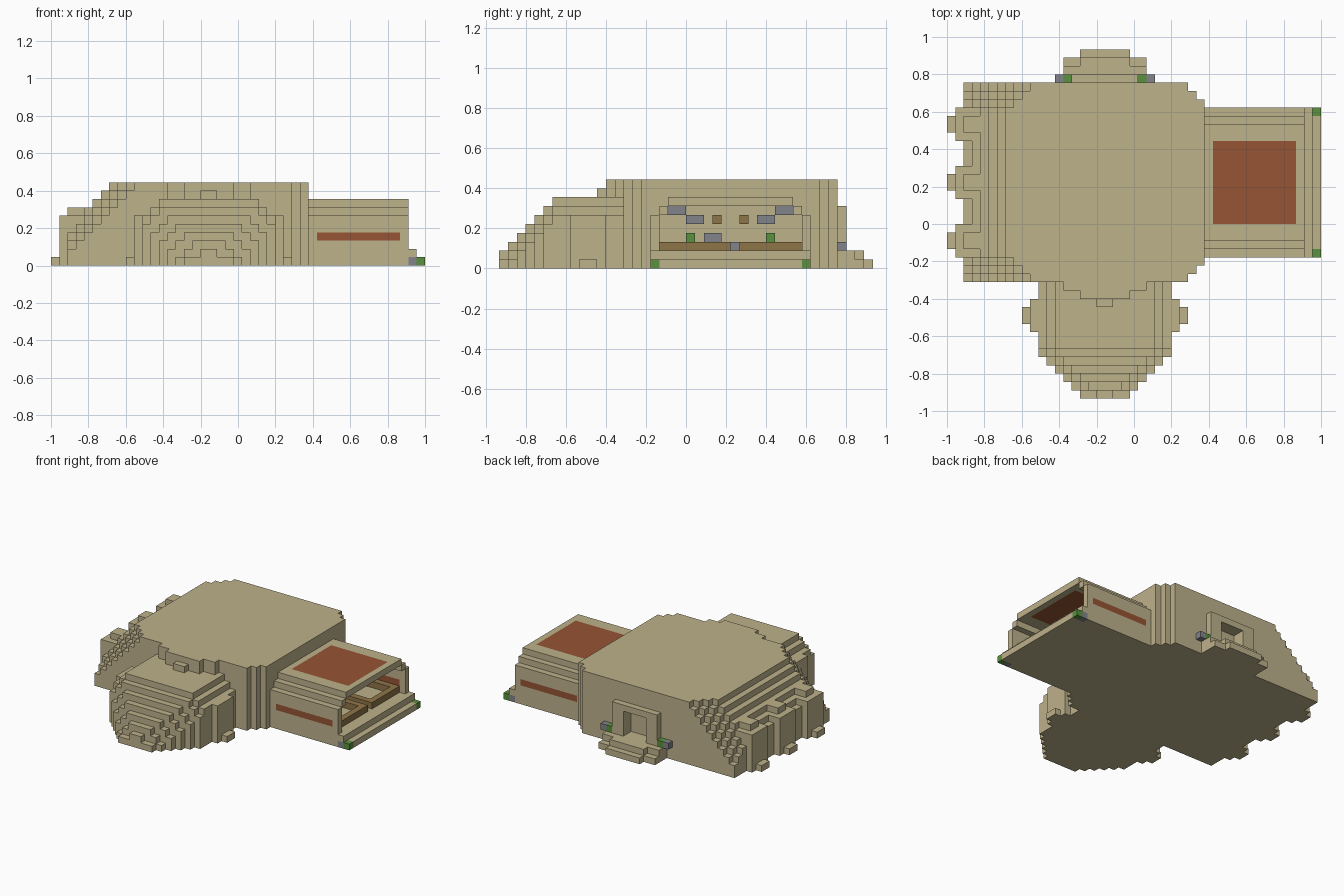
import bpy, bmesh

if "Cube" in bpy.data.objects:
    bpy.data.objects.remove(bpy.data.objects["Cube"], do_unlink=True)

U = 2 / 45            # edge of one building block
MIDDLE = 26           # centre row of the hall in y
APSE_MIDDLE = 19      # centre column of the apse and porch in x


def material(name, r, g, b):
    m = bpy.data.materials.new(name)
    m.use_nodes = True
    m.diffuse_color = (r, g, b, 1)
    m.node_tree.nodes["Principled BSDF"].inputs["Base Color"].default_value = (r, g, b, 1)
    return m


STONE = material("sandstone", 0.515, 0.445, 0.26)
GLASS = material("orange panel", 0.305, 0.089, 0.034)
WOOD = material("wood", 0.275, 0.178, 0.065)
LEAF = material("leaf green", 0.102, 0.283, 0.048)
GREY = material("grey stone", 0.223, 0.231, 0.254)


def box(x0, x1, y0, y1, z0, z1):
    return {(x, y, z) for x in range(x0, x1) for y in range(y0, y1) for z in range(z0, z1)}


def mirror_y(cells):
    return cells | {(x, 2 * MIDDLE - 1 - y, z) for x, y, z in cells}


def mirror_x(cells):
    return cells | {(2 * APSE_MIDDLE - 1 - x, y, z) for x, y, z in cells}


def part(name, cells, mat):
    """Make the outer skin of a set of unit blocks as one clean mesh."""
    bm = bmesh.new()
    corners = {}

    def corner(p):
        if p not in corners:
            corners[p] = bm.verts.new((-1 + p[0] * U, (p[1] - 21) * U, p[2] * U))
        return corners[p]

    for c in cells:
        for axis in range(3):
            a, b = (axis + 1) % 3, (axis + 2) % 3
            for side in (0, 1):
                near = list(c)
                near[axis] += 2 * side - 1
                if tuple(near) in cells:
                    continue
                loop = []
                for da, db in ((0, 0), (1, 0), (1, 1), (0, 1)):
                    p = list(c)
                    p[axis] += side
                    p[a] += da
                    p[b] += db
                    loop.append(corner(tuple(p)))
                bm.faces.new(loop if side else loop[::-1])
    bmesh.ops.dissolve_limit(bm, angle_limit=0.01, verts=bm.verts, edges=bm.edges)
    mesh = bpy.data.meshes.new(name)
    bm.to_mesh(mesh)
    bm.free()
    mesh.materials.append(mat)
    obj = bpy.data.objects.new(name, mesh)
    bpy.context.collection.objects.link(obj)


# Main hall: sloping left end with stepped corners, notched right corners
hall = set()
for z in range(10):
    for y in range(14, 38):
        edge = min(y - 14, 37 - y)
        left = max(2, z - 2 + max(0, 3 - edge))
        hall |= box(left, 31 - max(0, 2 - edge), y, y + 1, z, z + 1)
hall |= box(14, 24, 13, 14, 0, 10) | box(16, 22, 12, 13, 0, 10) | box(18, 20, 11, 12, 0, 9)

# Doorway recess at the back of the hall
hall -= box(17, 21, 37, 38, 2, 6)
part("main_hall", hall, STONE)

# Three portals along the left end
for number, y in enumerate((19, 26, 33)):
    portal = box(1, 4, y - 2, y + 2, 0, 6) | box(2, 5, y - 1, y + 1, 0, 7)
    portal |= box(0, 1, y - 1, y + 1, 0, 1)
    part(f"left_portal_{number + 1}", portal - hall, STONE)

# Front apse: rows rise toward the hall and drop at their ends
apse = set()
for y in range(14):
    half = min(8, 3 + y)
    for x in range(APSE_MIDDLE - half, APSE_MIDDLE + half):
        inset = min(x - APSE_MIDDLE + half, APSE_MIDDLE + half - 1 - x)
        height = max(1, min(8, 2 + y) - max(0, 2 - inset))
        apse |= box(x, x + 1, y, y + 1, 0, height)
part("front_apse", apse - hall, STONE)
side_portals = mirror_x(box(10, 11, 8, 12, 0, 6) | box(9, 10, 9, 11, 0, 1))
part("apse_side_portals", side_portals, STONE)

# Back porch: door frame on two steps
porch = box(15, 23, 38, 39, 0, 7) - box(17, 21, 38, 39, 2, 6)
porch |= box(14, 24, 38, 40, 0, 2) | box(14, 24, 40, 41, 0, 1) | box(16, 22, 40, 41, 0, 2)
porch |= box(16, 22, 41, 42, 0, 1)
part("back_porch", porch, STONE)
part("porch_shrubs", mirror_x(box(14, 15, 38, 39, 2, 3)), LEAF)
part("porch_lamps", mirror_x(box(13, 14, 38, 39, 2, 3)), GREY)

# Right wing: hollow shell with a stepped roof and an open end
wing = box(31, 43, 17, 35, 0, 6) | box(31, 43, 18, 34, 6, 7) | box(31, 43, 19, 33, 7, 8)
wing -= box(31, 43, 18, 34, 2, 6) | box(31, 43, 19, 33, 6, 7)
wing |= box(43, 44, 17, 35, 0, 2) | box(44, 45, 17, 35, 0, 1)

# Orange roof and wall panels, and the coloured step corners
roof_panel = box(32, 42, 21, 31, 7, 8)
wall_panels = mirror_y(box(32, 42, 17, 18, 3, 4))
step_shrubs = mirror_y(box(44, 45, 17, 18, 0, 1))
step_blocks = mirror_y(box(43, 44, 17, 18, 0, 1))
part("right_wing", wing - roof_panel - wall_panels - step_shrubs - step_blocks, STONE)
part("roof_panel", roof_panel, GLASS)
part("wall_panels", wall_panels, GLASS)
part("step_shrubs", step_shrubs, LEAF)
part("step_blocks", step_blocks, GREY)

# Wing furniture: two looped wooden counters
counters = box(35, 42, 18, 26, 2, 3) | box(35, 42, 27, 34, 2, 3)
counters -= box(36, 41, 19, 25, 2, 3) | box(36, 41, 28, 33, 2, 3)
part("wooden_counters", counters, WOOD)
part("counter_plants", mirror_y(box(36, 37, 21, 22, 3, 4)), LEAF)
part("grey_seat", box(35, 36, 23, 25, 3, 4) | box(35, 36, 26, 27, 2, 3), GREY)

# Fittings on the wall at the inner end of the wing
part("wall_blocks", mirror_y(box(31, 32, 21, 23, 5, 6) | box(31, 32, 19, 21, 6, 7)), GREY)
part("wall_boards", mirror_y(box(31, 32, 24, 25, 5, 6)), WOOD)
